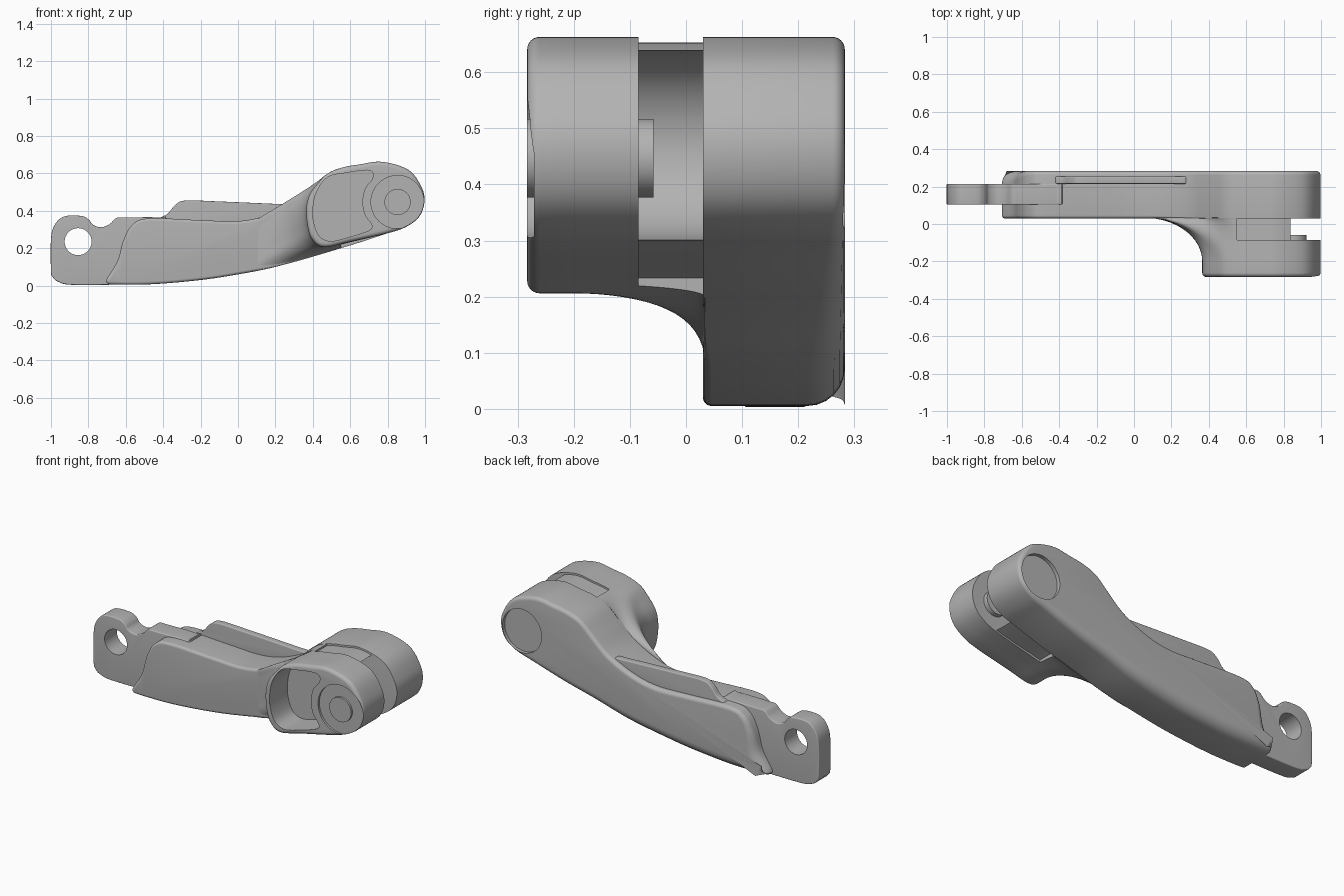
import bpy, bmesh
from math import sin, cos, pi

cube = bpy.data.objects.get("Cube")
if cube:
    bpy.data.objects.remove(cube, do_unlink=True)

grey = bpy.data.materials.new("satin_grey")
grey.use_nodes = True
grey.diffuse_color = (0.45, 0.45, 0.45, 1)
grey.node_tree.nodes["Principled BSDF"].inputs["Base Color"].default_value = (0.45, 0.45, 0.45, 1)


def clamp(v):
    return max(0.0, min(1.0, v))


def curve(pts, n=6):
    """Closed smooth outline through clockwise (x, z) points."""
    out, m = [], len(pts)
    for i in range(m):
        a, b, c, d = (pts[(i + k) % m] for k in (-1, 0, 1, 2))
        for s in range(n):
            t = s / n
            out.append(tuple(0.5 * (2 * q + (r - p) * t + (2 * p - 5 * q + 4 * r - u) * t * t
                                    + (3 * q - p - 3 * r + u) * t ** 3)
                             for p, q, r, u in zip(a, b, c, d)))
    return out


def circle(x, z, r, n=64):
    return [(x + r * sin(2 * pi * i / n), z + r * cos(2 * pi * i / n)) for i in range(n)]


def inset(pts, dist):
    """Move each outline point inward by its own distance."""
    out, m = [], len(pts)
    for i, (x, z) in enumerate(pts):
        tx = pts[(i + 1) % m][0] - pts[i - 1][0]
        tz = pts[(i + 1) % m][1] - pts[i - 1][1]
        k = dist(x, z) / max((tx * tx + tz * tz) ** 0.5, 1e-6)
        out.append((x + tz * k, z - tx * k))
    return out


def loft(name, rings):
    """Solid through rings, each a list of (x, y, z)."""
    bm = bmesh.new()
    vs = [[bm.verts.new(p) for p in ring] for ring in rings]
    m = len(vs[0])
    for a, b in zip(vs, vs[1:]):
        for i in range(m):
            j = (i + 1) % m
            bm.faces.new((a[i], a[j], b[j], b[i]))
    bm.faces.new(vs[0])
    bm.faces.new(vs[-1])
    bmesh.ops.recalc_face_normals(bm, faces=bm.faces)
    me = bpy.data.meshes.new(name)
    bm.to_mesh(me)
    bm.free()
    me.materials.append(grey)
    ob = bpy.data.objects.new(name, me)
    bpy.context.collection.objects.link(ob)
    return ob


def rounded_end(pts, y, side, radius, steps=6):
    """Rings of a rounded rim, from the end face inward."""
    rings = []
    for s in range(steps + 1):
        a = s / steps * pi / 2
        ring = inset(pts, lambda x, z: radius(x, z) * (1 - sin(a)))
        rings.append([(p[0], y - side * radius(*q) * (1 - cos(a)), p[1])
                      for p, q in zip(ring, pts)])
    return rings


def slab(name, pts, y0, y1, front=None, back=None):
    if front is None:
        return loft(name, [[(x, y, z) for x, z in pts] for y in (y0, y1)])
    back = back or front
    return loft(name, rounded_end(pts, y0, -1, front) + rounded_end(pts, y1, 1, back)[::-1])


def cut(ob, *cutters):
    bpy.context.view_layer.objects.active = ob
    for c in cutters:
        mod = ob.modifiers.new("cut", 'BOOLEAN')
        mod.operation, mod.solver, mod.object = 'DIFFERENCE', 'EXACT', c
        bpy.ops.object.modifier_apply(modifier=mod.name)
        bpy.data.objects.remove(c, do_unlink=True)


def rect(x0, x1, z0, z1):
    return [(x0, z0), (x0, z1), (x1, z1), (x1, z0)]


PIVOT = (0.853, 0.447)

# Outline of the rounded nose, shared by arm and head
nose = [(.65, .648), (.77, .662), (.91, .62), (.98, .53), (.997, .45),
        (.97, .37), (.9, .315), (.8, .28)]

# Arm with a softly rounded back and a round recess at the nose
arm_outline = curve([(-.7, .014), (-.7, .04), (-.645, .13), (-.61, .25), (-.56, .33),
                     (-.47, .36), (-.2, .35), (0, .345), (.15, .375), (.3, .445),
                     (.4, .53), (.48, .6), (.56, .632)] + nose +
                    [(.6, .215), (.4, .16), (.2, .1), (0, .06), (-.2, .03),
                     (-.45, .008), (-.66, .006)])
arm = slab("arm", arm_outline, .03, .283,
           lambda x, z: .001 + .015 * clamp((.4 - x) / .3),
           lambda x, z: .022 + .045 * clamp((.35 - z) / .3))
cut(arm, slab("back_recess_cutter", circle(*PIVOT, .125), .262, .4))

# Head that sweeps sideways out of the arm
head_outline = curve([(.366, .42), (.385, .49), (.43, .55), (.48, .6), (.56, .632)] + nose +
                     [(.6, .235), (.46, .206), (.395, .25), (.37, .33)])
root_outline = curve([(.05, .2), (.05, .27), (.06, .33), (.3, .44), (.48, .6)] + nose +
                     [(.6, .215), (.25, .113), (.06, .08), (.05, .14)])
rings = rounded_end(head_outline, -.283, -1, lambda x, z: .022)
for s in range(17):
    a = s / 16 * pi / 2
    w = 1 - cos(a)
    rings.append([(p[0] + (q[0] - p[0]) * w, -.2 + .234 * sin(a), p[1] + (q[1] - p[1]) * w)
                  for p, q in zip(head_outline, root_outline)])
head = loft("head", rings)

# Front pocket, pivot recess and slot
pocket = curve([(.40, .40), (.42, .50), (.48, .58), (.58, .603), (.69, .617), (.722, .6),
                (.715, .565), (.68, .52), (.665, .447), (.68, .375), (.715, .325),
                (.70, .295), (.6, .262), (.5, .238), (.44, .26), (.41, .32)])
cut(head,
    slab("pocket_cutter", pocket, -.4, -.12),
    slab("pivot_recess_cutter", circle(*PIVOT, .142), -.4, -.271),
    slab("slot_cutter", rect(.55, 1.2, 0, 1), -.085, .04))

# Slot lining, slightly sunk, hollowed around the pivot
lining = slab("slot_lining", inset(head_outline, lambda x, z: .01), -.0855, .031)
cut(lining,
    slab("hollow_cutter", circle(.853, .47, .17), -.2, .1),
    slab("opening_cutter", rect(.862, 1.2, 0, 1), -.2, .1))

# Pivot pin ends
pin = slab("pivot_pin", circle(*PIVOT, .07), -.283, -.26)
boss = slab("pivot_boss", circle(*PIVOT, .07), -.09, -.058)

# Hinge tab with eyelet and thumb notch
tab_outline = curve([(-1, .08), (-1, .25), (-.98, .325), (-.93, .37), (-.84, .373), (-.8, .355),
                     (-.775, .325), (-.73, .312), (-.685, .33), (-.65, .362), (-.6, .364),
                     (-.42, .364), (-.38, .34), (-.38, .06), (-.42, .03), (-.6, .008),
                     (-.88, .004), (-.96, .02), (-.99, .045)])
tab = slab("hinge_tab", tab_outline, .103, .215, lambda x, z: .006)
cut(tab, slab("eyelet_cutter", circle(-.855, .235, .072), 0, .4))

# Raised rib along the top of the arm
rib_outline = curve([(-.43, .33), (-.42, .36), (-.375, .385), (-.335, .432), (-.28, .455),
                     (-.1, .45), (.2, .437), (.28, .432), (.3, .4), (.28, .35), (0, .32), (-.3, .32)])
rib = slab("top_rib", rib_outline, .215, .254, lambda x, z: .006)

# Smooth shading with crisp edges kept
for ob in (arm, head, lining, pin, boss, tab, rib):
    bpy.ops.object.select_all(action='DESELECT')
    ob.select_set(True)
    bpy.context.view_layer.objects.active = ob
    bpy.ops.object.shade_smooth_by_angle(angle=0.6)
